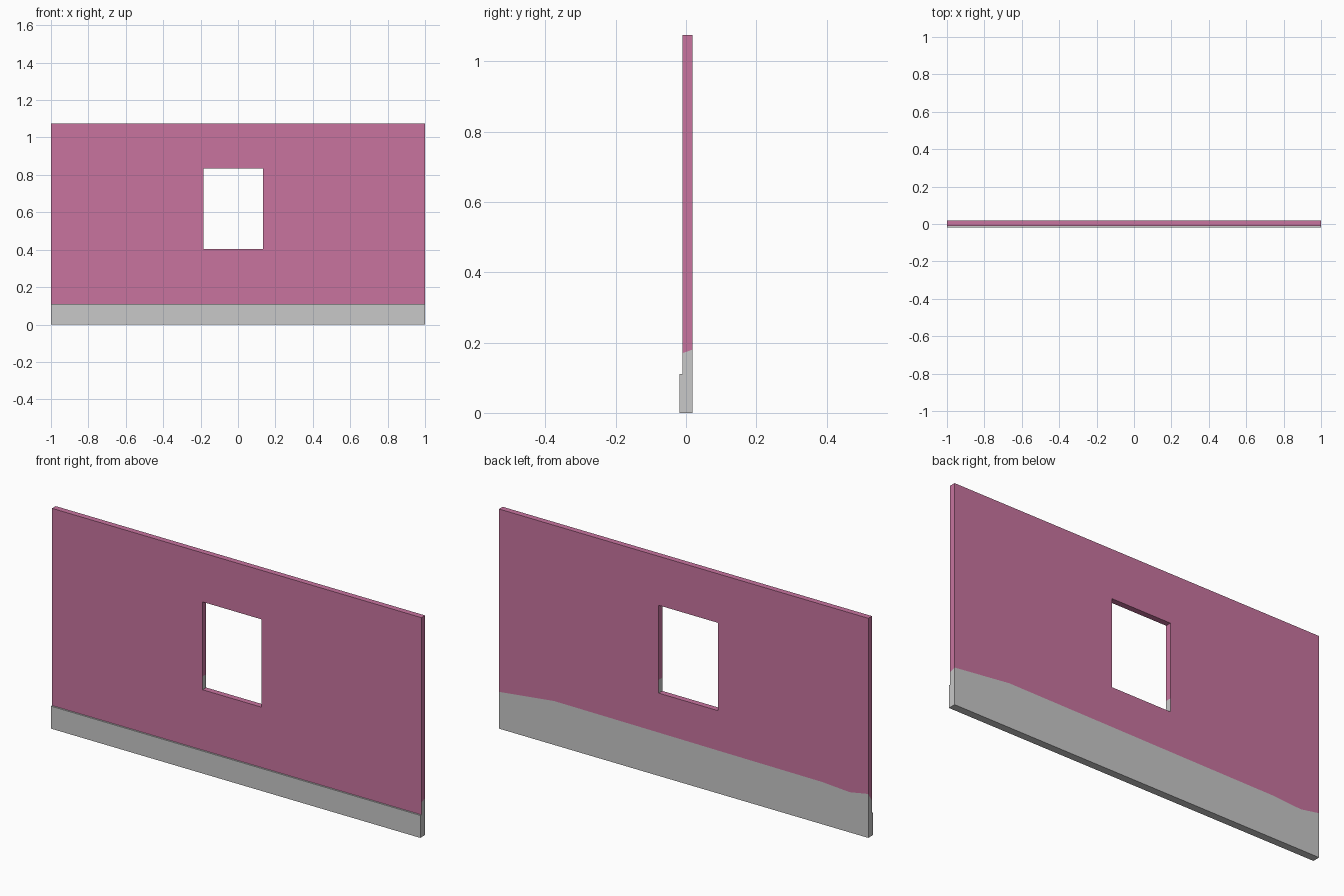
import bpy
import bmesh

if "Cube" in bpy.data.objects:
    bpy.data.objects.remove(bpy.data.objects["Cube"])


def material(name, rgb):
    m = bpy.data.materials.new(name)
    m.diffuse_color = (*rgb, 1)
    m.use_nodes = True
    m.node_tree.nodes["Principled BSDF"].inputs["Base Color"].default_value = m.diffuse_color
    return m


FRONT, BACK, SKIRT = -0.010, 0.0185, -0.0185
WIN_X, WIN_Z = (-0.185, 0.135), (0.405, 0.835)
SKIRT_TOP, STAIN = 0.11, 0.17
# grid lines of the wall, and height of the grey band on the back at each x
band = {-1: 0.215, -0.9: 0.197, -0.75: 0.207, WIN_X[0]: 0.21,
        WIN_X[1]: 0.212, 0.7: 0.215, 1: 0.18}
xs = list(band)
zs = [0, SKIRT_TOP, STAIN, WIN_Z[0], 0.47, WIN_Z[1], 1.075]

bm = bmesh.new()
# front sheet with the window left open
grid = [[bm.verts.new((x, FRONT, z)) for z in zs] for x in xs]
for i in range(len(xs) - 1):
    for j in range(len(zs) - 1):
        in_window = (xs[i] == WIN_X[0] and WIN_Z[0] <= zs[j] < WIN_Z[1])
        if not in_window:
            bm.faces.new((grid[i][j], grid[i + 1][j],
                          grid[i + 1][j + 1], grid[i][j + 1]))

# wall thickness, shaping the band on the back
ext = bmesh.ops.extrude_face_region(bm, geom=bm.faces[:])
for v in ext["geom"]:
    if isinstance(v, bmesh.types.BMVert):
        v.co.y = BACK
        if abs(v.co.z - STAIN) < 1e-4:
            v.co.z = band[min(xs, key=lambda x: abs(x - v.co.x))]
bmesh.ops.recalc_face_normals(bm, faces=bm.faces[:])

# skirting board stepping out of the front
row = [f for f in bm.faces
       if f.normal.y < -0.9 and f.calc_center_median().z < SKIRT_TOP]
ext = bmesh.ops.extrude_face_region(bm, geom=row)
for v in ext["geom"]:
    if isinstance(v, bmesh.types.BMVert):
        v.co.y = SKIRT
for f in [f for f in row if f.is_valid]:
    bm.faces.remove(f)
bmesh.ops.recalc_face_normals(bm, faces=bm.faces[:])

# grey at the skirting, lower back, lower ends and foot of the window jambs
for f in bm.faces:
    c, n = f.calc_center_median(), f.normal
    top = max(v.co.z for v in f.verts)
    jamb = abs(n.x) > 0.9 and abs(c.x) < 0.5
    if n.y < -0.9:
        grey = c.z < SKIRT_TOP
    elif jamb:
        grey = c.z < 0.47
    else:
        grey = top < 0.23
    f.material_index = 1 if grey else 0

me = bpy.data.meshes.new("wall_with_skirting")
bm.to_mesh(me)
bm.free()
me.materials.append(material("pink paint", (0.578, 0.175, 0.347)))
me.materials.append(material("light grey", (0.58, 0.58, 0.58)))
ob = bpy.data.objects.new("wall_with_skirting", me)
bpy.context.collection.objects.link(ob)
